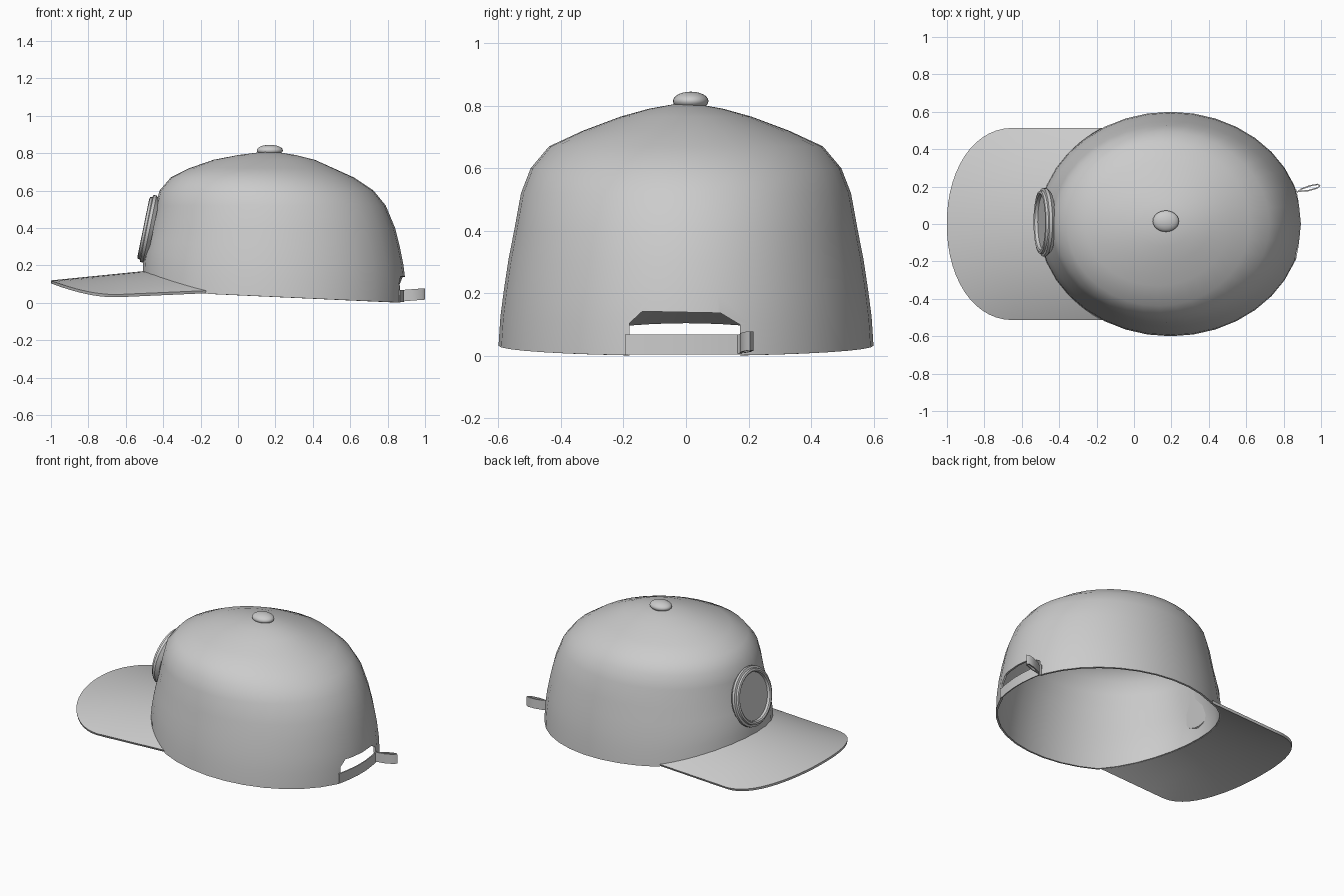
import bpy, bmesh
from math import sin, cos, pi, sqrt
from mathutils import Vector

if "Cube" in bpy.data.objects:
    bpy.data.objects.remove(bpy.data.objects["Cube"])


def make(name, verts, faces, thick=0, offset=-1, angle=0.75):
    me = bpy.data.meshes.new(name)
    me.from_pydata(verts, [], faces)
    bm = bmesh.new()
    bm.from_mesh(me)
    bmesh.ops.recalc_face_normals(bm, faces=bm.faces)
    bm.to_mesh(me)
    bm.free()
    ob = bpy.data.objects.new(name, me)
    bpy.context.collection.objects.link(ob)
    bpy.ops.object.select_all(action='DESELECT')
    bpy.context.view_layer.objects.active = ob
    ob.select_set(True)
    if thick:
        m = ob.modifiers.new("thickness", 'SOLIDIFY')
        m.thickness, m.offset = thick, offset
        bpy.ops.object.modifier_apply(modifier=m.name)
    if angle:
        bpy.ops.object.shade_smooth_by_angle(angle=angle)
    return ob


def grid_faces(rows, cols, wrap=False):
    n = cols if wrap else cols - 1
    return [(r * cols + c, r * cols + (c + 1) % cols,
             (r + 1) * cols + (c + 1) % cols, (r + 1) * cols + c)
            for r in range(rows - 1) for c in range(n)]


def brim_z(x, y):
    # arched sheet: high along the middle, low at both sides
    mid = 0.115 + 0.1 * (x + 1)
    side = 0.04 + 0.02 * max(0, (x + 0.65) / 0.45)
    return side + (mid - side) * (1 - min(1, abs(y) / 0.51) ** 2)


def rim_z(x, y):
    back = 0.05 * (0.9 - x) / 1.1
    return brim_z(x, y) - 0.008 if x < -0.2 else back


# Crown: oval rings given as height, front x, back x, half width
rings = [(0, -0.51, 0.90, 0.60), (0.1, -0.507, 0.897, 0.594), (0.2, -0.497, 0.885, 0.582),
         (0.3, -0.483, 0.865, 0.568), (0.4, -0.465, 0.84, 0.55), (0.52, -0.44, 0.79, 0.528),
         (0.60, -0.42, 0.725, 0.497), (0.67, -0.36, 0.62, 0.438), (0.72, -0.26, 0.51, 0.33),
         (0.765, -0.13, 0.41, 0.21), (0.79, 0, 0.31, 0.12)]
N = 36
verts = []
for z, xf, xb, h in rings:
    for i in range(N):
        a = 2 * pi * i / N
        x, y = (xf + xb) / 2 + (xb - xf) / 2 * cos(a), h * sin(a)
        r = rim_z(0.195 + 0.705 * cos(a), 0.6 * sin(a))
        verts.append((x, y, r + z * (0.4 - r) / 0.4 if z < 0.4 else z))
faces = grid_faces(len(rings), N, True)
verts.append((0.17, 0, 0.812))
top = (len(rings) - 1) * N
faces += [(top + i, top + (i + 1) % N, len(verts) - 1) for i in range(N)]
crown = make("crown", verts, faces, 0.012, -1, 0)

# Rear opening cut out of the crown
outline = [(-0.18, -0.1), (0.172, -0.1), (0.172, 0.1), (0.11, 0.137), (-0.14, 0.142), (-0.18, 0.105)]
n = len(outline)
cv = [(x, y, z) for x in (0.7, 1.1) for y, z in outline]
cutter = make("opening_cutter", cv, grid_faces(2, n, True) + [tuple(range(n)), tuple(range(n, 2 * n))], angle=0)
cutter.hide_render = True
bpy.context.view_layer.objects.active = crown
m = crown.modifiers.new("opening", 'BOOLEAN')
m.object, m.operation, m.solver = cutter, 'DIFFERENCE', 'EXACT'
bpy.ops.object.modifier_apply(modifier=m.name)
bpy.data.objects.remove(cutter)
bpy.ops.object.select_all(action='DESELECT')
crown.select_set(True)
bpy.ops.object.shade_smooth_by_angle(angle=0.75)

# Brim: sheet from the crown's front edge to a rounded outer edge
cols, rows = 29, 9
verts = []
for r in range(rows):
    t = r / (rows - 1)
    for c in range(cols):
        s = sin(pi / 2 * (2 * c / (cols - 1) - 1))
        y = 0.51 * s
        inner = 0.2 - 0.705 * sqrt(1 - (y / 0.6) ** 2)
        outer = -0.65 - 0.35 * max(0, 1 - abs(s) ** 2.1) ** (1 / 2.1)
        x = inner + (outer - inner) * t
        verts.append((x, y, brim_z(x, y) - 0.003))
make("brim", verts, grid_faces(rows, cols), 0.016, 0)

# Round front badge: raised rim around a recessed disc, tilted with the crown
prof = [(0.165, -0.02), (0.183, 0), (0.183, 0.016), (0.17, 0.02), (0.168, 0.032),
        (0.156, 0.035), (0.148, 0.03), (0.145, 0.014)]
axis = Vector((-0.98, 0, 0.2)).normalized()
up = Vector((0.2, 0, 0.98)).normalized()
side = Vector((0, 1, 0))
base = Vector((-0.472, 0.01, 0.395))
K = 32
verts = [base + axis * h + side * r * cos(2 * pi * i / K) + up * r * sin(2 * pi * i / K)
         for r, h in prof for i in range(K)]
last = (len(prof) - 1) * K
make("badge", verts, grid_faces(len(prof), K, True) + [tuple(range(K)), tuple(range(last, last + K))], angle=0.6)


# Rear strap and its loose looped end: upright ribbons along a path
def ribbon(name, path, z0, z1, rise=0):
    k = len(path) - 1
    v = [(x, y, z + rise * (x - 0.868) / 0.13) for z in (z0, z1) for x, y in path]
    make(name, v, grid_faces(2, k + 1), 0.007, 0)


ribbon("strap", [(0.862, -0.195), (0.876, -0.12), (0.885, -0.04), (0.885, 0.04),
                 (0.876, 0.12), (0.864, 0.185)], 0.004, 0.068)
ribbon("strap_end", [(0.866, 0.165), (0.895, 0.187), (0.94, 0.204), (0.982, 0.212), (0.995, 0.205),
                     (0.982, 0.193), (0.93, 0.178), (0.88, 0.175)], 0.007, 0.068, 0.01)

# Top button
bpy.ops.mesh.primitive_uv_sphere_add(segments=24, ring_count=12, radius=1, location=(0.17, 0.015, 0.815))
button = bpy.context.object
button.name = "top_button"
button.scale = (0.07, 0.057, 0.03)
bpy.ops.object.shade_smooth()
